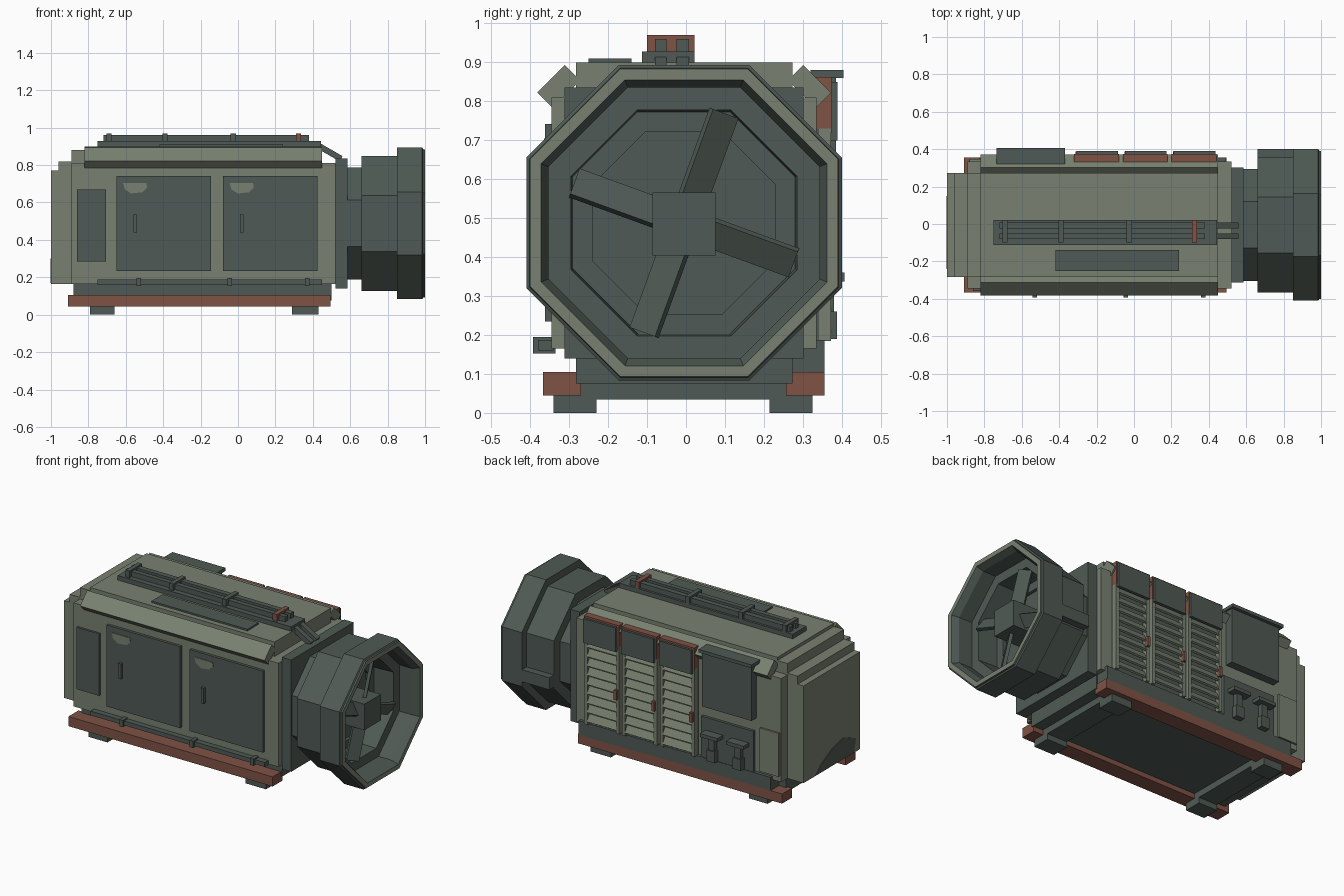
import bpy, bmesh, math
from mathutils import Matrix, Vector

if "Cube" in bpy.data.objects:
    bpy.data.objects.remove(bpy.data.objects["Cube"], do_unlink=True)

CY = -0.005   # centre line of the machine
CZ = 0.488    # fan axis height


def material(name, rgb):
    m = bpy.data.materials.new(name)
    m.use_nodes = True
    m.diffuse_color = (*rgb, 1)
    m.node_tree.nodes["Principled BSDF"].inputs["Base Color"].default_value = (*rgb, 1)
    return m


LIGHT = material("pale_grey_green", (0.19, 0.22, 0.165))
DARK = material("dark_grey_green", (0.078, 0.102, 0.089))
RUST = material("rust_red", (0.215, 0.085, 0.058))


def finish(name, bm, *mats):
    bmesh.ops.recalc_face_normals(bm, faces=bm.faces)
    me = bpy.data.meshes.new(name)
    bm.to_mesh(me)
    bm.free()
    for m in mats:
        me.materials.append(m)
    ob = bpy.data.objects.new(name, me)
    bpy.context.collection.objects.link(ob)
    return ob


def box(name, mat, x, y, z, axis="X", angle=0):
    """Box from (min, max) ranges, turned about its own centre."""
    bm = bmesh.new()
    bmesh.ops.create_cube(bm, size=1)
    size = [r[1] - r[0] for r in (x, y, z)]
    mid = Vector([(r[0] + r[1]) / 2 for r in (x, y, z)])
    bm.transform(Matrix.Translation(mid) @ Matrix.Rotation(math.radians(angle), 4, axis)
                 @ Matrix.Diagonal((*size, 1)))
    return finish(name, bm, mat)


def wide(half):
    return (CY - half, CY + half)


def around(c, half):
    return (c - half, c + half)


def plate(name, mat, points, normal):
    """Thin painted patch from an outline and its outward offset."""
    bm = bmesh.new()
    f = bm.faces.new([bm.verts.new(p) for p in points])
    top = bmesh.ops.extrude_face_region(bm, geom=[f])["geom"]
    bmesh.ops.translate(bm, vec=normal, verts=[v for v in top if isinstance(v, bmesh.types.BMVert)])
    return finish(name, bm, mat)


# Main housing, roof and stepped end
box("housing", LIGHT, (-0.89, 0.52), wide(0.34), (0.165, 0.81))
box("roof", LIGHT, (-0.82, 0.45), wide(0.278), (0.80, 0.90))
box("end_step_high", LIGHT, (-0.89, -0.81), wide(0.278), (0.165, 0.88))
box("end_step_middle", LIGHT, (-0.96, -0.88), wide(0.278), (0.165, 0.82))
box("end_step_low", LIGHT, (-1.0, -0.95), wide(0.278), (0.165, 0.77))
for side in (-1, 1):
    box("roof_edge_strip", LIGHT, (-0.82, 0.45), around(CY + side * 0.322, 0.05),
        around(0.838, 0.028), "X", -side * 45)
plate("end_worn_patch", DARK, [(-1, -0.22, 0.17), (-1, -0.24, 0.25), (-1, -0.12, 0.30),
      (-1, 0.0, 0.27), (-1, 0.10, 0.22), (-1, 0.15, 0.17)], (-0.003, 0, 0))

# Base frame
box("under_skirt", DARK, (-0.88, 0.50), wide(0.278), (0.075, 0.17))
for side, c in (("front", -0.318), ("back", 0.306)):
    box(side + "_skid", RUST, (-0.91, 0.495), around(c, 0.049), (0.045, 0.105))
for x in ((-0.79, -0.66), (0.29, 0.43)):
    box("cross_beam", DARK, x, wide(0.27), (0.035, 0.077))
    for y in ((-0.34, -0.23), (0.215, 0.325)):
        box("foot", DARK, x, y, (0, 0.06))

# Front doors, handles and worn paint
box("narrow_front_panel", DARK, (-0.86, -0.705), (-0.358, -0.33), (0.285, 0.67))
for x in (-0.65, -0.08):
    box("front_door", DARK, (x, x + 0.505), (-0.362, -0.33), (0.235, 0.742))
    box("door_handle", DARK, (x + 0.09, x + 0.11), (-0.38, -0.36), (0.44, 0.535))
    outline = [(0.035, 0.705), (0.16, 0.705), (0.165, 0.68), (0.14, 0.655),
               (0.08, 0.648), (0.045, 0.67)]
    plate("door_worn_patch", LIGHT, [(x + a, -0.362, b) for a, b in outline], (0, -0.003, 0))

# Front lower pipe with clamps
box("front_pipe", DARK, (-0.75, 0.45), (-0.38, -0.34), (0.16, 0.187))
for x in (-0.53, -0.045, 0.37):
    box("front_pipe_clamp", DARK, around(x, 0.012), (-0.393, -0.335), (0.153, 0.195))

# Roof plates and cable tray
box("roof_panel", DARK, (-0.42, 0.24), (-0.25, -0.14), (0.895, 0.91))
box("tray", DARK, (-0.75, 0.445), (-0.113, 0.022), (0.89, 0.928))
for y in ((-0.08, -0.05), (-0.025, 0.008)):
    box("tray_cable", DARK, (-0.72, 0.38), y, (0.925, 0.96))
    box("cable_drop", DARK, (0.42, 0.56), y, (0.853, 0.885), "Y", 30)
for x in (-0.69, -0.39, -0.025, 0.323):
    box("tray_clamp", RUST if x > 0.3 else DARK, around(x, 0.014), (-0.10, 0.022), (0.925, 0.97))

# Louvre units on the back
for x in (-0.32, -0.06, 0.20):
    end = x + 0.24
    box("louvre_backing", DARK, (x, end), (0.33, 0.342), (0.185, 0.73))
    for px in (x, end - 0.022):
        box("louvre_post", LIGHT, (px, px + 0.022), (0.33, 0.372), (0.185, 0.73))
    for i in range(9):
        z = 0.225 + i * 0.058
        box("louvre_slat", LIGHT, (x + 0.02, end - 0.02), around(0.359, 0.006),
            around(z, 0.024), "X", 28)
    box("louvre_hood", RUST, (x, end), (0.33, 0.375), (0.72, 0.862))
    box("hood_plate", DARK, (x + 0.012, end - 0.005), (0.37, 0.389), (0.70, 0.85))
    box("louvre_latch", RUST, (x + 0.008, x + 0.026), (0.365, 0.388), (0.40, 0.46))

# Back control cabinet, valves and lower skirt
box("control_cabinet", DARK, (-0.72, -0.38), (0.33, 0.385), (0.52, 0.865))
box("cabinet_lip", DARK, (-0.735, -0.37), (0.32, 0.405), (0.86, 0.88))
box("valve_backing", DARK, (-0.71, -0.35), (0.33, 0.352), (0.18, 0.44))
for x in (-0.44, -0.62):
    box("valve_post", DARK, around(x, 0.02), (0.35, 0.38), (0.24, 0.345))
    box("valve_foot", DARK, around(x, 0.028), (0.35, 0.388), (0.19, 0.26))
    box("valve_top", DARK, around(x, 0.06), (0.335, 0.407), (0.338, 0.36))
box("back_skirt", DARK, (-0.83, 0.49), (0.27, 0.355), (0.10, 0.187))
box("back_end_plate", LIGHT, (-0.88, -0.75), (0.33, 0.347), (0.20, 0.47))

# Fan mount and octagonal shroud: (x, distance from axis to a flat)
box("fan_mount", DARK, (0.52, 0.585), wide(0.307), (0.14, 0.835))
profile = [(0.58, 0.30), (0.66, 0.30), (0.66, 0.36), (0.85, 0.36), (0.85, 0.405),
           (0.985, 0.405), (0.99, 0.397), (1.0, 0.395), (1.0, 0.367), (0.96, 0.348),
           (0.87, 0.348), (0.87, 0.29), (0.74, 0.285), (0.74, 0.235), (0.72, 0.235)]
bm = bmesh.new()
rings = []
for x, flat in profile:
    r = flat / math.cos(math.pi / 8)
    angles = [math.pi / 8 + k * math.pi / 4 for k in range(8)]
    rings.append([bm.verts.new((x, CY + r * math.cos(a), CZ + r * math.sin(a))) for a in angles])
for a, b in zip(rings, rings[1:]):
    for k in range(8):
        n = (k + 1) % 8
        bm.faces.new((a[k], a[n], b[n], b[k]))
bm.faces.new(rings[0])
bm.faces.new(rings[-1])
for f in bm.faces:
    f.material_index = int(all(v.co.x > 0.995 for v in f.verts))
finish("fan_shroud", bm, DARK, LIGHT)
box("shroud_box", DARK, (0.66, 0.85), (0.34, 0.40), (0.35, 0.425))

# Fan hub and four blades
box("fan_hub", DARK, (0.74, 0.93), wide(0.081), around(CZ - 0.003, 0.081))
for k in range(4):
    bm = bmesh.new()
    bmesh.ops.create_cube(bm, size=1)
    bm.transform(Matrix.Translation((0.86, CY, CZ))
                 @ Matrix.Rotation(math.radians(-20 + 90 * k), 4, "X")
                 @ Matrix.Translation((0, 0, 0.165))
                 @ Matrix.Rotation(math.radians(30), 4, "Z")
                 @ Matrix.Diagonal((0.02, 0.08, 0.27, 1)))
    finish("fan_blade", bm, DARK)
